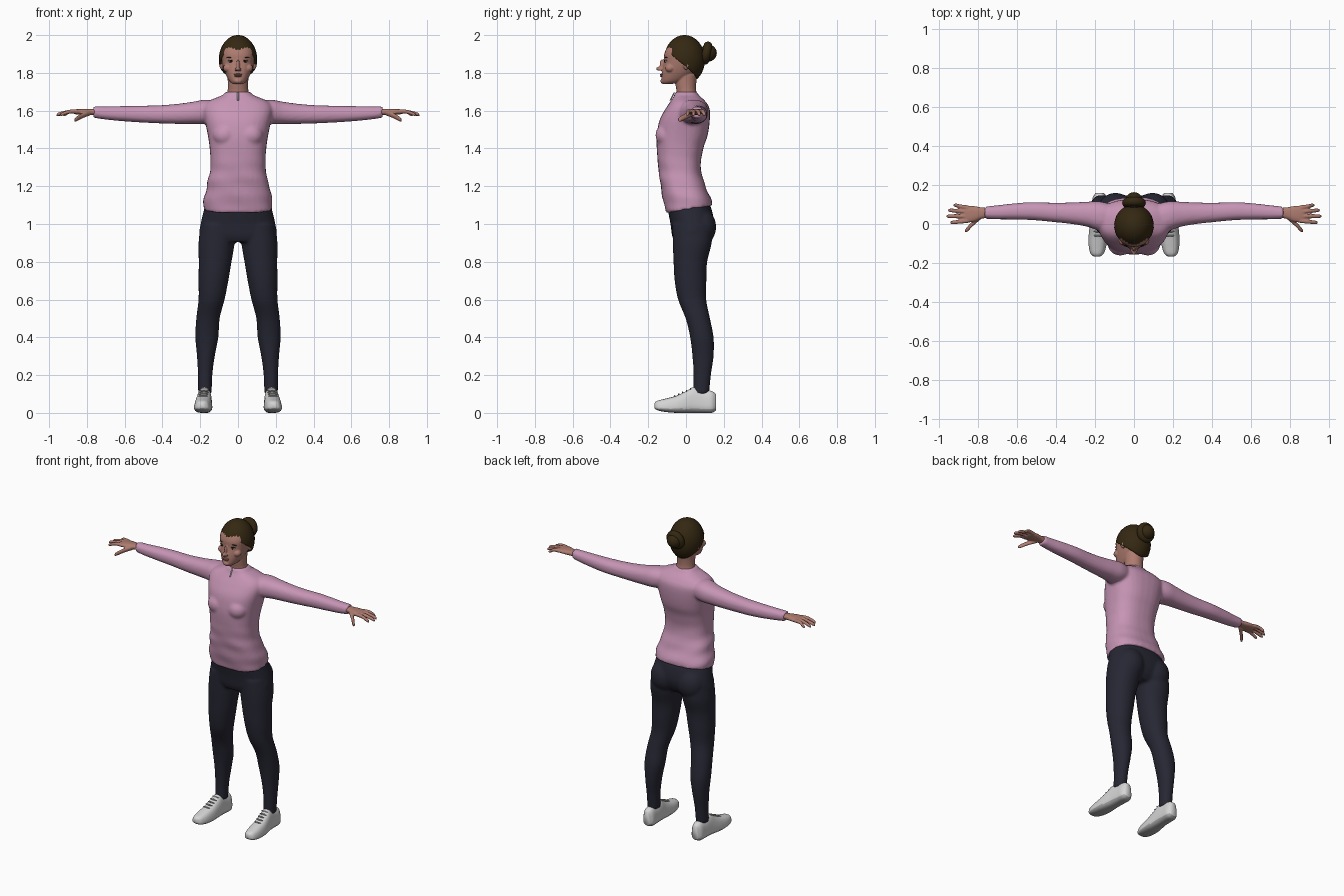
import bpy, bmesh, math
from mathutils import Matrix, Vector

old = bpy.data.objects.get("Cube")
if old:
    bpy.data.objects.remove(old, do_unlink=True)


def material(name, r, g, b):
    m = bpy.data.materials.new(name)
    m.use_nodes = True
    m.diffuse_color = (r, g, b, 1)
    shader = m.node_tree.nodes["Principled BSDF"]
    shader.inputs["Base Color"].default_value = (r, g, b, 1)
    shader.inputs["Roughness"].default_value = 0.8
    return m


PINK = material("sweater pink", 0.57, 0.3, 0.46)
NAVY = material("leggings navy", 0.02, 0.02, 0.034)
SKIN = material("skin", 0.42, 0.2, 0.16)
LIPS = material("lip rose", 0.3, 0.12, 0.1)
HAIR = material("hair brown", 0.035, 0.021, 0.006)
WHITE = material("shoe white", 0.66, 0.66, 0.66)
GREY = material("sole grey", 0.4, 0.4, 0.4)
DARK = material("iris dark", 0.01, 0.008, 0.006)


def smooth_stations(rows, steps=5):
    """Catmull-Rom interpolation of the cross-section rows."""
    out = []
    for i in range(len(rows) - 1):
        a, b, c, d = (rows[min(max(i + k, 0), len(rows) - 1)] for k in (-1, 0, 1, 2))
        for s in range(steps):
            t = s / steps
            out.append([0.5 * (2 * q + (r - p) * t + (2 * p - 5 * q + 4 * r - w) * t * t
                               + (3 * q - p - 3 * r + w) * t ** 3)
                        for p, q, r, w in zip(a, b, c, d)])
    return out + [list(rows[-1])]


def loft(bm, axis, rows, n=2.3, taper=0.0, sides=32):
    """Rows: position on axis, side centre, side half width, low edge, high edge."""
    rings = []
    for p, cu, ru, v0, v1 in smooth_stations(rows):
        ring = []
        for k in range(sides):
            a = math.tau * k / sides
            c, s = (math.copysign(abs(f) ** (2 / n), f) for f in (math.cos(a), math.sin(a)))
            u = cu + ru * c * (1 - taper * (s + 1) / 2)
            v = (v0 + v1) / 2 + (v1 - v0) / 2 * s
            ring.append(bm.verts.new({"z": (u, v, p), "x": (p, u, v), "y": (u, p, v)}[axis]))
        rings.append(ring)
    skin_rings(bm, rings)
    bm.faces.new(rings[0])
    bm.faces.new(rings[-1])


def skin_rings(bm, rings):
    for lo, hi in zip(rings, rings[1:]):
        for k in range(len(lo)):
            j = (k + 1) % len(lo)
            bm.faces.new((lo[k], lo[j], hi[j], hi[k]))


def ball(bm, centre, radii, tilt=0.0):
    m = Matrix.Translation(centre) @ Matrix.Rotation(tilt, 4, "Y") @ Matrix.Diagonal((*radii, 1))
    bmesh.ops.create_uvsphere(bm, u_segments=24, v_segments=14, radius=1, matrix=m)


def mirror_x(bm):
    copy = bmesh.ops.duplicate(bm, geom=bm.verts[:] + bm.edges[:] + bm.faces[:])["geom"]
    for v in copy:
        if isinstance(v, bmesh.types.BMVert):
            v.co.x *= -1


def finish(name, bm, *mats, voxel=0, rule=None, relax=3):
    bmesh.ops.recalc_face_normals(bm, faces=bm.faces[:])
    if rule:
        for f in bm.faces:
            f.material_index = rule(f.calc_center_median())
    mesh = bpy.data.meshes.new(name)
    bm.to_mesh(mesh)
    bm.free()
    mesh.shade_smooth()
    for m in mats:
        mesh.materials.append(m)
    ob = bpy.data.objects.new(name, mesh)
    bpy.context.scene.collection.objects.link(ob)
    if voxel:
        mod = ob.modifiers.new("blend", "REMESH")
        mod.mode, mod.voxel_size, mod.use_smooth_shade = "VOXEL", voxel, True
        mod = ob.modifiers.new("relax", "SMOOTH")
        mod.factor, mod.iterations = 0.5, relax
    return ob


# Sweater: sleeves, bust and body blended into one skin
bm = bmesh.new()
loft(bm, "x", [(.08, .03, .06, 1.55, 1.65), (.17, .04, .075, 1.53, 1.658), (.24, .05, .064, 1.53, 1.647),
               (.32, .055, .055, 1.53, 1.636), (.42, .06, .049, 1.533, 1.628), (.52, .066, .046, 1.538, 1.626),
               (.62, .064, .041, 1.545, 1.624), (.7, .06, .036, 1.553, 1.622), (.765, .058, .031, 1.562, 1.622)])
ball(bm, (.07, -.105, 1.47), (.064, .057, .06))
mirror_x(bm)
loft(bm, "z", [(1.075, 0, .182, -.105, .14), (1.11, 0, .184, -.115, .135), (1.2, 0, .166, -.134, .103),
               (1.3, 0, .146, -.147, .078), (1.4, 0, .15, -.155, .092), (1.47, 0, .16, -.155, .115),
               (1.55, 0, .176, -.14, .126), (1.61, 0, .185, -.108, .125), (1.645, 0, .165, -.085, .106),
               (1.667, 0, .12, -.07, .085), (1.682, 0, .083, -.062, .068), (1.7, 0, .065, -.057, .058)], n=2.5)
for v in bm.verts:
    x, y, z = v.co
    if z < 1.4 and abs(x) < .2:  # soft folds around the waist, hem rising to the back
        fade = min(1, (1.4 - z) * 6)
        fold = 1 + .022 * fade * math.sin(z * 62 + x * 14 + y * 9) * math.cos(x * 16 - z * 11)
        v.co = (x * fold, y * fold, z + max(0, 1.2 - z) * y * 1.3)
finish("sweater", bm, PINK, voxel=.009)

# Collar zip
bm = bmesh.new()
loft(bm, "z", [(1.655, 0, .004, -.087, -.079), (1.697, 0, .005, -.066, -.058)], sides=8)
finish("collar_zip", bm, WHITE)

# Leggings: hips, seat and legs
bm = bmesh.new()
loft(bm, "z", [(1.0, .1, .097, -.072, .14), (.9, .113, .096, -.07, .136), (.8, .121, .087, -.066, .112),
               (.7, .13, .079, -.06, .108), (.6, .14, .069, -.042, .107), (.5, .159, .062, -.002, .127),
               (.4, .165, .061, .022, .146), (.3, .17, .047, .034, .146), (.2, .174, .038, .04, .132),
               (.1, .175, .036, .038, .122)], n=2.1)
ball(bm, (.095, .075, .985), (.09, .085, .1))
mirror_x(bm)
loft(bm, "z", [(1.14, 0, .16, -.1, .105), (1.08, 0, .179, -.097, .135), (1.0, 0, .198, -.082, .148),
               (.94, 0, .203, -.074, .13), (.905, 0, .15, -.06, .1)])
finish("leggings", bm, NAVY, voxel=.009)

# Hands
bm = bmesh.new()
loft(bm, "x", [(.73, .058, .024, 1.574, 1.61), (.78, .056, .029, 1.577, 1.61), (.82, .052, .04, 1.578, 1.61),
               (.86, .05, .043, 1.581, 1.607), (.875, .05, .036, 1.586, 1.602)])


def finger(path, r):
    loft(bm, "x", [(x, y, r * w, z - r * w, z + r * w)
                   for (x, y, z), w in zip(path, (1.1, 1, .9, .45))], n=2, sides=12)


for base, tip_y, tip_x in ((.084, .096, .925), (.062, .07, .952), (.039, .04, .96), (.017, .008, .942)):
    mid = (base + tip_y) / 2
    finger([(.85, base, 1.595), (.89, mid, 1.595), (tip_x - .012, tip_y, 1.582), (tip_x, tip_y, 1.576)], .0105)
finger([(.785, .04, 1.59), (.825, .004, 1.573), (.855, -.028, 1.556), (.866, -.036, 1.549)], .0145)
mirror_x(bm)
finish("hands", bm, SKIN, voxel=.004, relax=2)

# Shoes with grey soles
bm = bmesh.new()
loft(bm, "y", [(-.167, .19, .016, .026, .052), (-.152, .189, .038, .014, .064), (-.11, .187, .051, .005, .075),
               (-.05, .184, .054, 0, .091), (0, .181, .05, 0, .115), (.04, .178, .046, 0, .136),
               (.09, .176, .044, 0, .122), (.135, .175, .042, 0, .116), (.158, .175, .024, .012, .1)],
     n=2.8, taper=.3)
mirror_x(bm)
finish("shoes", bm, WHITE, GREY, rule=lambda c: int(c.z < .022))

bm = bmesh.new()
for i in range(5):
    ball(bm, (.185 - i * .002, -.06 + i * .021, .089 + i * .0095), (.025, .004, .005))
mirror_x(bm)
finish("laces", bm, GREY)

# Head with neck, nose, brow and ears
bm = bmesh.new()
ball(bm, (.089, .002, 1.845), (.01, .018, .03), .12)
ball(bm, (.011, -.136, 1.818), (.007, .01, .007))
ball(bm, (.055, -.085, 1.825), (.024, .025, .022))
mirror_x(bm)
loft(bm, "z", [(1.74, 0, .022, -.122, -.08), (1.755, 0, .044, -.128, -.02), (1.785, 0, .062, -.129, .03),
               (1.82, 0, .076, -.125, .068), (1.86, 0, .086, -.117, .085), (1.9, 0, .09, -.115, .088),
               (1.935, 0, .08, -.1, .078), (1.965, 0, .056, -.07, .05), (1.98, 0, .02, -.03, .02)])
loft(bm, "z", [(1.65, 0, .068, -.05, .07), (1.7, 0, .056, -.05, .055), (1.74, 0, .054, -.056, .054),
               (1.79, 0, .056, -.06, .06)], n=2)
ball(bm, (0, -.143, 1.822), (.011, .016, .011))
ball(bm, (0, -.126, 1.841), (.009, .014, .032))
ball(bm, (0, -.122, 1.757), (.022, .014, .014))
finish("head", bm, SKIN, voxel=.004)

# Face details
bm = bmesh.new()
ball(bm, (0, -.127, 1.791), (.022, .011, .005))
ball(bm, (0, -.127, 1.783), (.019, .011, .005))
finish("lips", bm, LIPS)
for name, mat, centre, radii, tilt in (
        ("eyes", WHITE, (.038, -.104, 1.861), (.014, .01, .006), 0),
        ("irises", DARK, (.038, -.111, 1.861), (.008, .006, .006), 0),
        ("eyelashes", DARK, (.039, -.105, 1.867), (.016, .011, .002), .08),
        ("eyebrows", HAIR, (.04, -.102, 1.882), (.02, .01, .0035), .1)):
    bm = bmesh.new()
    ball(bm, centre, radii, tilt)
    mirror_x(bm)
    finish(name, bm, mat)

# Hair cap: the hairline drops from the forehead to the nape
bm = bmesh.new()
centre, rings, around, down = Vector((0, -.008, 1.87)), [], 64, 24
for j in range(1, down + 2):
    ring = []
    for k in range(around):
        a = math.tau * k / around
        limit = 1.13 + 1.37 * (1 - math.cos(a)) / 2
        t = limit * min(j, down) / down
        size = .87 if j > down else 1 - .012 * math.cos(a * 16) ** 8 * math.sin(t)
        ring.append(bm.verts.new(centre + size * Vector((
            .102 * math.sin(t) * math.sin(a), -.109 * math.sin(t) * math.cos(a), .13 * math.cos(t)))))
    rings.append(ring)
skin_rings(bm, rings)
bm.faces.new(rings[0])
finish("hair_cap", bm, HAIR)

# Bun: a core wrapped by a coil
bm = bmesh.new()
ball(bm, (0, .118, 1.905), (.045, .045, .045))
rings = []
for k in range(32):
    a = math.tau * k / 32
    out = Vector((math.cos(a), 0, math.sin(a)))
    hub = Vector((0, .108 + .008 * math.sin(a), 1.905)) + out * .038
    rings.append([bm.verts.new(hub + .023 * (out * math.cos(b) + Vector((0, math.sin(b), 0))))
                  for b in (math.tau * i / 14 for i in range(14))])
skin_rings(bm, rings + rings[:1])
finish("hair_bun", bm, HAIR)
